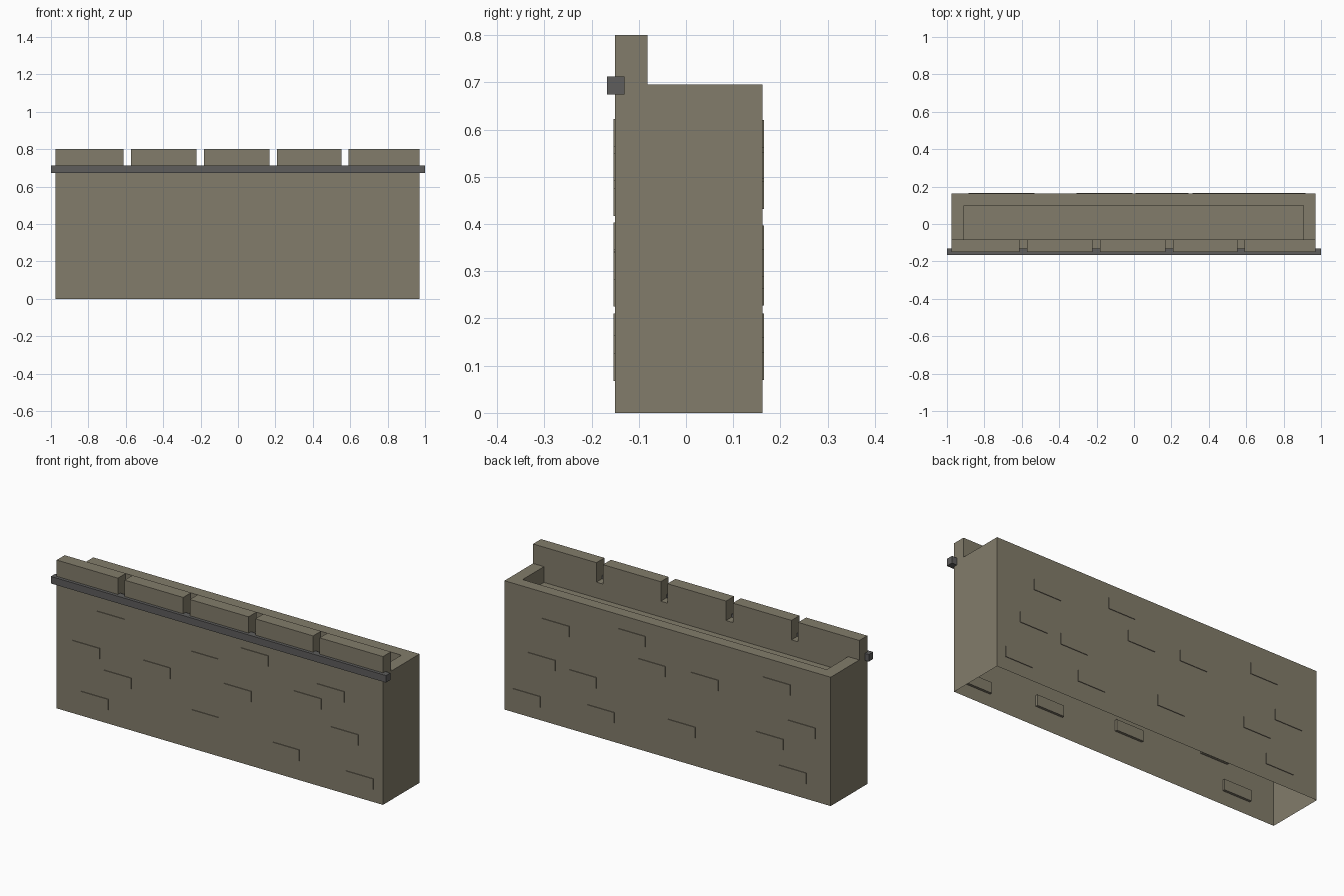
import bpy, bmesh

if "Cube" in bpy.data.objects:
    bpy.data.objects.remove(bpy.data.objects["Cube"])


def material(name, rgb):
    m = bpy.data.materials.new(name)
    m.diffuse_color = (*rgb, 1)
    m.use_nodes = True
    m.node_tree.nodes["Principled BSDF"].inputs["Base Color"].default_value = m.diffuse_color
    return m


STONE = material("weathered_stone", (0.225, 0.203, 0.145))
TRIM = material("dark_trim", (0.112, 0.110, 0.108))


def finish(name, bm, mat):
    mesh = bpy.data.meshes.new(name)
    bm.to_mesh(mesh)
    bm.free()
    mesh.materials.append(mat)
    ob = bpy.data.objects.new(name, mesh)
    bpy.context.collection.objects.link(ob)
    return ob


def add_box(bm, x0, x1, y0, y1, z0, z1, open_bottom=False):
    v = [bm.verts.new((x, y, z)) for z in (z0, z1)
         for x, y in ((x0, y0), (x1, y0), (x1, y1), (x0, y1))]
    for i in range(4):
        j = (i + 1) % 4
        bm.faces.new((v[i], v[j], v[j + 4], v[i + 4]))
    bm.faces.new(v[4:])
    if not open_bottom:
        bm.faces.new(v[3::-1])


def ring(bm, x0, x1, y0, y1, z):
    return [bm.verts.new(c) for c in
            ((x0, y0, z), (x1, y0, z), (x1, y1, z), (x0, y1, z))]


X0, X1, FRONT, BACK = -0.977, 0.97, -0.15, 0.162
PARAPET_BACK, TOP, FLOOR = -0.082, 0.695, 0.61

# Wall shell: open underneath, rim on top, sunken walkway
bm = bmesh.new()
rings = [ring(bm, X0, X1, FRONT, BACK, 0),
         ring(bm, X0, X1, FRONT, BACK, TOP),
         ring(bm, -0.91, 0.905, PARAPET_BACK, 0.10, TOP),
         ring(bm, -0.91, 0.905, PARAPET_BACK, 0.10, FLOOR)]
for a, b in zip(rings, rings[1:]):
    for i in range(4):
        j = (i + 1) % 4
        bm.faces.new((a[i], a[j], b[j], b[i]))
bm.faces.new(rings[-1])
finish("wall_body", bm, STONE)

# Parapet blocks with narrow firing gaps between them
bm = bmesh.new()
for a, b in ((X0, -0.612), (-0.572, -0.222), (-0.182, 0.168),
             (0.208, 0.553), (0.592, X1)):
    add_box(bm, a, b, FRONT, PARAPET_BACK, TOP, 0.80, True)
finish("parapet_blocks", bm, STONE)

# Dark moulding along the front
bm = bmesh.new()
add_box(bm, -1, 1, -0.167, -0.13, 0.674, 0.712)
finish("front_moulding", bm, TRIM)

# Slightly raised bricks: (left x, top z)
W, H = 0.163, 0.058
front = [(-0.734, .59), (-0.883, .393), (-0.693, .283), (-0.83, .132),
         (-0.46, .40), (-0.173, .525), (0.125, .622), (0.023, .403),
         (-0.173, .21), (0.578, .55), (0.441, .475), (0.662, .34),
         (0.31, .164), (0.751, .126)]
back = [(0.582, .553), (0.666, .347), (0.755, .128), (0.421, .32),
        (0.129, .62), (0.009, .49), (0.314, .16), (-0.17, .21),
        (-0.307, .50), (-0.736, .59), (-0.886, .397), (-0.695, .285),
        (-0.832, .14)]
for name, spots, y0, y1 in (("front_bricks", front, -0.1535, -0.137),
                            ("back_bricks", back, 0.149, 0.1655)):
    bm = bmesh.new()
    for x, z in spots:
        add_box(bm, x, x + W, y0, y1, z - H, z)
    finish(name, bm, STONE)
